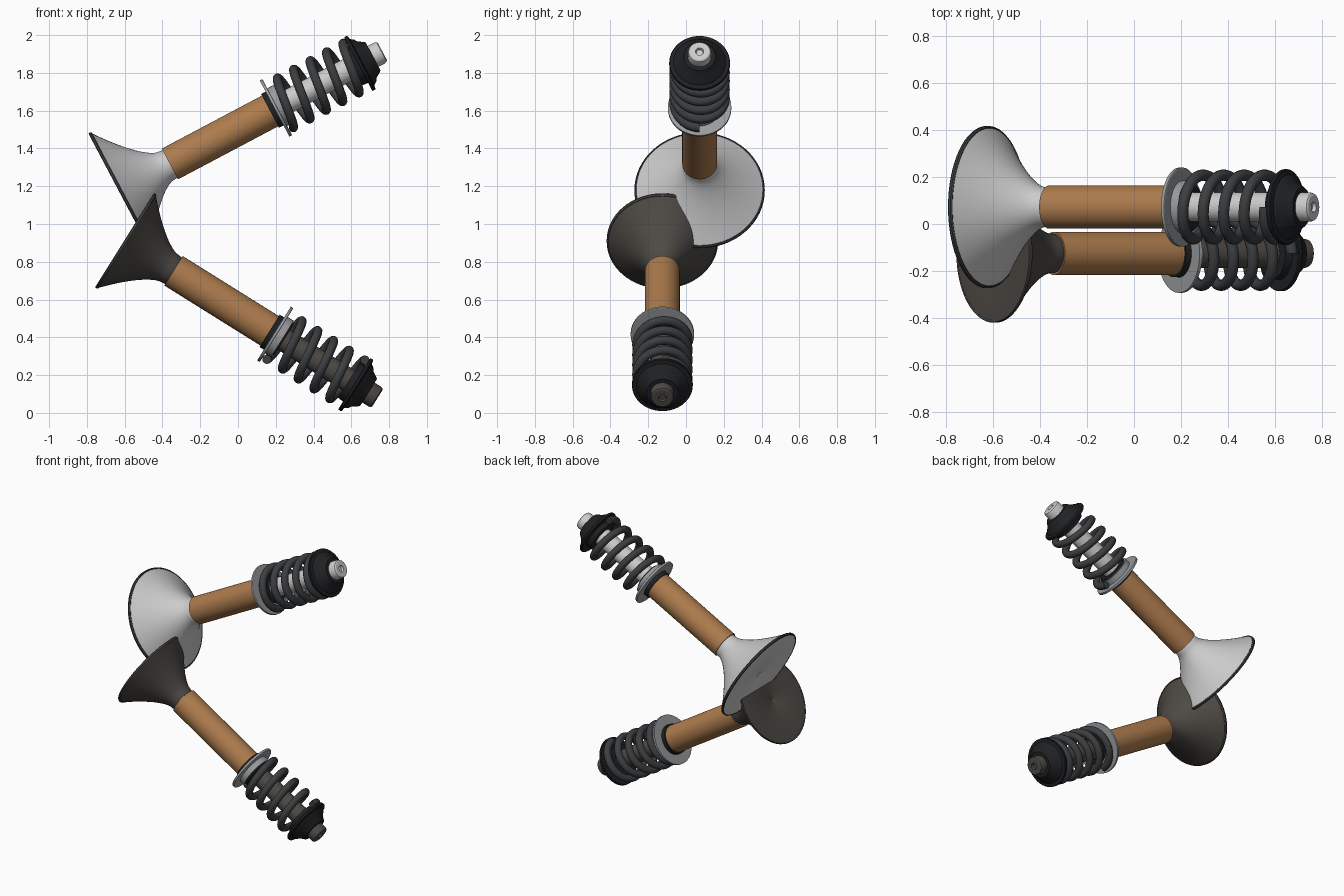
import bpy, bmesh, math
from mathutils import Matrix

if "Cube" in bpy.data.objects:
    bpy.data.objects.remove(bpy.data.objects["Cube"])

SEG = 64


def material(name, rgb):
    m = bpy.data.materials.new(name)
    m.diffuse_color = (*rgb, 1)
    m.use_nodes = True
    m.node_tree.nodes["Principled BSDF"].inputs["Base Color"].default_value = m.diffuse_color
    return m


WHITE = material("polished_steel", (0.83, 0.83, 0.84))
DARK = material("burnt_steel", (0.075, 0.067, 0.058))
BRONZE = material("bronze", (0.42, 0.20, 0.075))
GREY = material("washer_grey", (0.32, 0.33, 0.34))
SPRING = material("spring_steel", (0.045, 0.048, 0.052))
BLACK = material("black_steel", (0.014, 0.015, 0.017))


def finish(name, bm, mat, matrix):
    bmesh.ops.recalc_face_normals(bm, faces=bm.faces[:])
    me = bpy.data.meshes.new(name)
    bm.to_mesh(me)
    bm.free()
    me.materials.append(mat)
    ob = bpy.data.objects.new(name, me)
    bpy.context.collection.objects.link(ob)
    ob.matrix_world = matrix
    bpy.ops.object.select_all(action='DESELECT')
    ob.select_set(True)
    bpy.context.view_layer.objects.active = ob
    bpy.ops.object.shade_smooth_by_angle(angle=math.radians(30))
    return ob


def lathe(name, profile, mat, matrix, closed=False):
    """Spin (height, radius) points about local z."""
    bm = bmesh.new()
    rings = []
    for h, r in profile:
        if r == 0:
            rings.append([bm.verts.new((0, 0, h))] * SEG)
        else:
            rings.append([bm.verts.new((r * math.cos(i * math.tau / SEG),
                                        r * math.sin(i * math.tau / SEG), h))
                          for i in range(SEG)])
    pairs = list(zip(rings, rings[1:]))
    if closed:
        pairs.append((rings[-1], rings[0]))
    for a, b in pairs:
        for i in range(SEG):
            j = (i + 1) % SEG
            loop = list(dict.fromkeys((a[i], a[j], b[j], b[i])))
            bm.faces.new(loop)
    return finish(name, bm, mat, matrix)


def coil(name, start, end, turns, radius, wire, hand, mat, matrix):
    """Helical round wire with capped ends."""
    bm = bmesh.new()
    n, k = int(turns * 48), 14
    rings = []
    for i in range(n + 1):
        s = i / n
        a = hand * s * turns * math.tau
        h = start + (end - start) * s
        ring = []
        for j in range(k):
            b = j * math.tau / k
            r = radius + wire * math.cos(b)
            ring.append(bm.verts.new((r * math.cos(a), r * math.sin(a),
                                      h + wire * math.sin(b))))
        rings.append(ring)
    for a, b in zip(rings, rings[1:]):
        for j in range(k):
            bm.faces.new((a[j], a[(j + 1) % k], b[(j + 1) % k], b[j]))
    bm.faces.new(rings[0])
    bm.faces.new(rings[-1])
    return finish(name, bm, mat, matrix)


def valve(prefix, centre, tilt, head_r, steel, hand):
    m = Matrix.Translation(centre) @ Matrix.Rotation(math.radians(tilt), 4, 'Y')

    # Valve: flat face, flared head, stem and dimpled tip
    neck, flare = 0.086, 0.26
    profile = [(0.012, 0), (0.006, 0.014), (0.0, 0.026), (0.0, head_r - 0.012)]
    for i in range(15):
        s = i / 14
        profile.append((0.014 + flare * s,
                        neck + (head_r - 0.006 - neck) * (1 - s) ** 1.4))
    profile += [(0.33, 0.08), (0.36, 0.062), (1.50, 0.062), (1.562, 0.062),
                (1.573, 0.058), (1.578, 0.05), (1.578, 0.022),
                (1.563, 0.017), (1.563, 0)]
    lathe(prefix + "_valve", profile, steel, m)

    # Dark seating edge around the head
    lathe(prefix + "_head_edge",
          [(-0.001, head_r - 0.012), (-0.001, head_r - 0.003), (0.003, head_r),
           (0.012, head_r), (0.018, head_r - 0.006), (0.016, head_r - 0.014)],
          SPRING if steel is WHITE else DARK, m, closed=True)

    # Bronze guide sleeve
    lathe(prefix + "_guide",
          [(0.305, 0.06), (0.305, 0.092), (0.93, 0.092), (0.93, 0.06)],
          BRONZE, m, closed=True)

    # Stem seal on the end of the guide
    lathe(prefix + "_stem_seal",
          [(0.905, 0.09), (0.905, 0.101), (0.985, 0.101), (0.995, 0.095),
           (0.995, 0.063), (0.98, 0.063)], BLACK, m)

    # Spring seat washer with raised inner collar
    lathe(prefix + "_spring_seat",
          [(0.932, 0.102), (0.932, 0.168), (0.946, 0.168), (0.948, 0.165),
           (0.948, 0.113), (0.985, 0.113), (0.985, 0.102)],
          GREY, m, closed=True)

    # Coil spring
    coil(prefix + "_spring", 0.972, 1.415, 4.5, 0.136, 0.024, hand, SPRING, m)

    # Retainer cap, stepped underneath and tapering to the tip
    lathe(prefix + "_retainer",
          [(1.40, 0.062), (1.40, 0.108), (1.433, 0.112), (1.433, 0.158),
           (1.437, 0.161), (1.449, 0.161), (1.453, 0.158), (1.457, 0.138),
           (1.475, 0.125), (1.487, 0.108), (1.515, 0.09), (1.522, 0.084),
           (1.522, 0.062)], BLACK, m, closed=True)


valve("upper", (-0.63, 0.072, 1.175), 62.1, 0.345, WHITE, -1)
valve("lower", (-0.60, -0.125, 0.914), 122.0, 0.295, DARK, 1)
